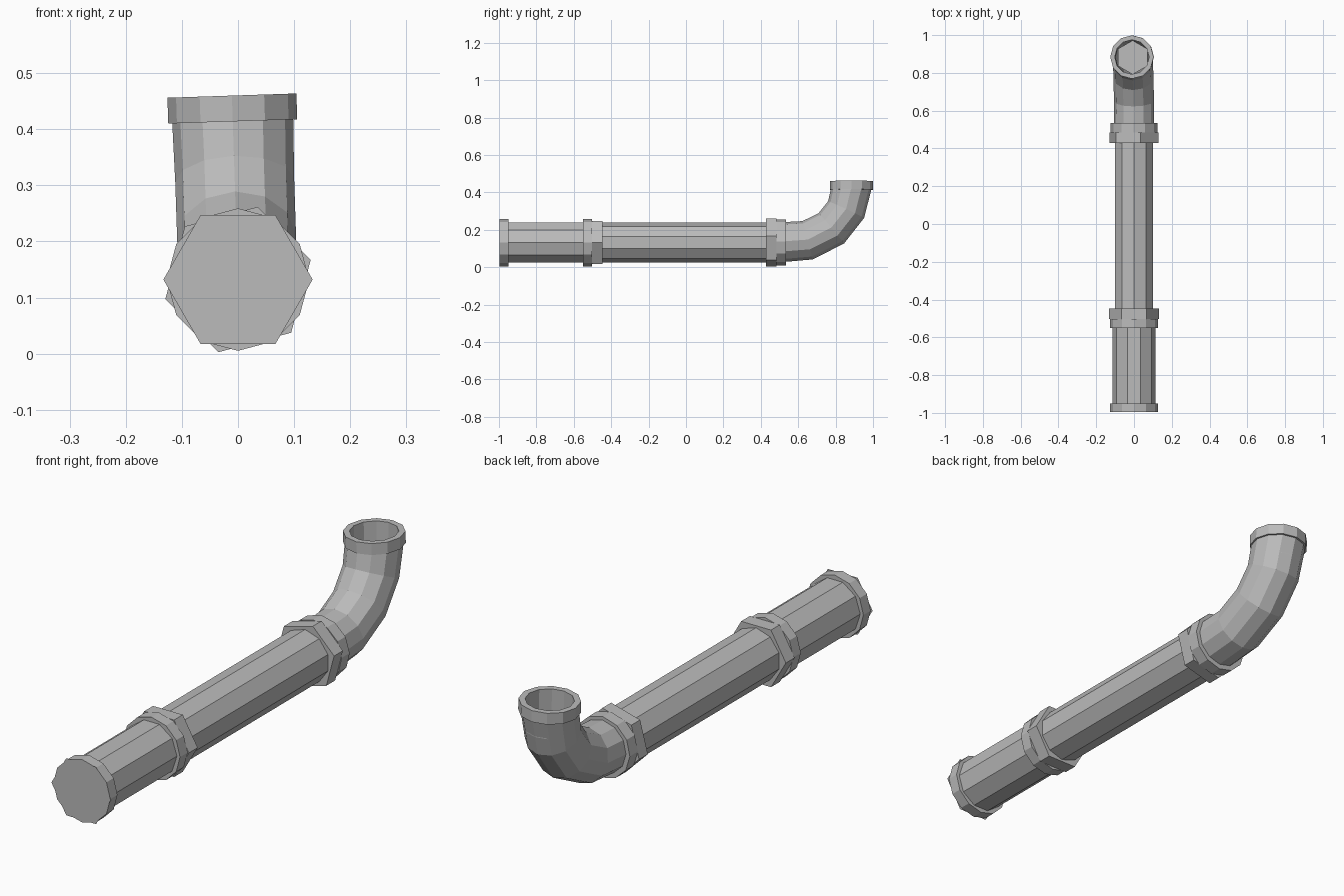
import bpy, bmesh, math
from mathutils import Vector

cube = bpy.data.objects.get("Cube")
if cube:
    bpy.data.objects.remove(cube, do_unlink=True)

steel = bpy.data.materials.new("grey_steel")
steel.use_nodes = True
steel.diffuse_color = (0.5, 0.5, 0.5, 1)
steel.node_tree.nodes["Principled BSDF"].inputs["Base Color"].default_value = (0.5, 0.5, 0.5, 1)

AXIS_Z = 0.132


def tube(name, path, sides, phase=0, tilt=0, caps=True):
    """Sweep a polygon along (y, z, radius, heading) stations; z is relative to the pipe axis."""
    bm = bmesh.new()
    rings = []
    for y, z, radius, heading in path:
        h = math.radians(heading)
        up = Vector((0, -math.sin(h), math.cos(h)))
        ring = []
        for i in range(sides):
            a = math.radians(phase) + math.tau * i / sides
            p = Vector((0, y, z)) + radius * (math.cos(a) * Vector((1, 0, 0)) + math.sin(a) * up)
            ring.append(bm.verts.new(p))
        rings.append(ring)
    for lower, upper in zip(rings, rings[1:]):
        for i in range(sides):
            j = (i + 1) % sides
            bm.faces.new((lower[i], lower[j], upper[j], upper[i]))
    if caps:
        bm.faces.new(rings[0][::-1])
        if len(rings) > 1:
            bm.faces.new(rings[-1])
        bmesh.ops.recalc_face_normals(bm, faces=bm.faces)
    mesh = bpy.data.meshes.new(name)
    bm.to_mesh(mesh)
    bm.free()
    mesh.materials.append(steel)
    obj = bpy.data.objects.new(name, mesh)
    bpy.context.collection.objects.link(obj)
    obj.location.z = AXIS_Z
    obj.rotation_euler.y = math.radians(tilt)
    return obj


def straight(name, y0, y1, radius, sides, phase=0, tilt=0):
    return tube(name, [(y0, 0, radius, 0), (y1, 0, radius, 0)], sides, phase, tilt)


# straight pipes
straight("front_pipe", -0.96, -0.53, 0.113, 10)
straight("main_pipe", -0.48, 0.46, 0.107, 10, 90)

# collars and hexagonal nuts
straight("front_end_collar", -0.996, -0.95, 0.127, 12)
straight("front_collar", -0.551, -0.503, 0.127, 12)
straight("front_nut", -0.503, -0.447, 0.133, 6)
straight("rear_nut", 0.428, 0.484, 0.134, 6, 15)
TILT = -1.9
straight("rear_collar", 0.484, 0.535, 0.124, 12, 0, TILT)

# hexagonal end plate
tube("front_end_plate", [(-1.0, 0, 0.133, 0)], 6)

# curved elbow, leaning slightly sideways
tube("elbow", [(0.50, 0.001, 0.107, 0), (0.65, 0.012, 0.106, 15),
               (0.777, 0.076, 0.106, 40), (0.856, 0.176, 0.106, 65),
               (0.884, 0.29, 0.108, 88)], 12, 0, TILT, caps=False)

# open collar on the elbow: outer wall, rim, then inner wall
tube("elbow_end_collar", [(0.884, 0.282, 0.105, 90), (0.884, 0.282, 0.115, 90),
                          (0.884, 0.328, 0.115, 90), (0.884, 0.328, 0.091, 90),
                          (0.882, 0.21, 0.091, 90)], 12, 0, TILT, caps=False)

# hexagonal plug down inside the opening
plug = tube("elbow_plug", [(0.882, 0.215, 0.09, 90)], 6, 30, TILT)
plug.data.flip_normals()
